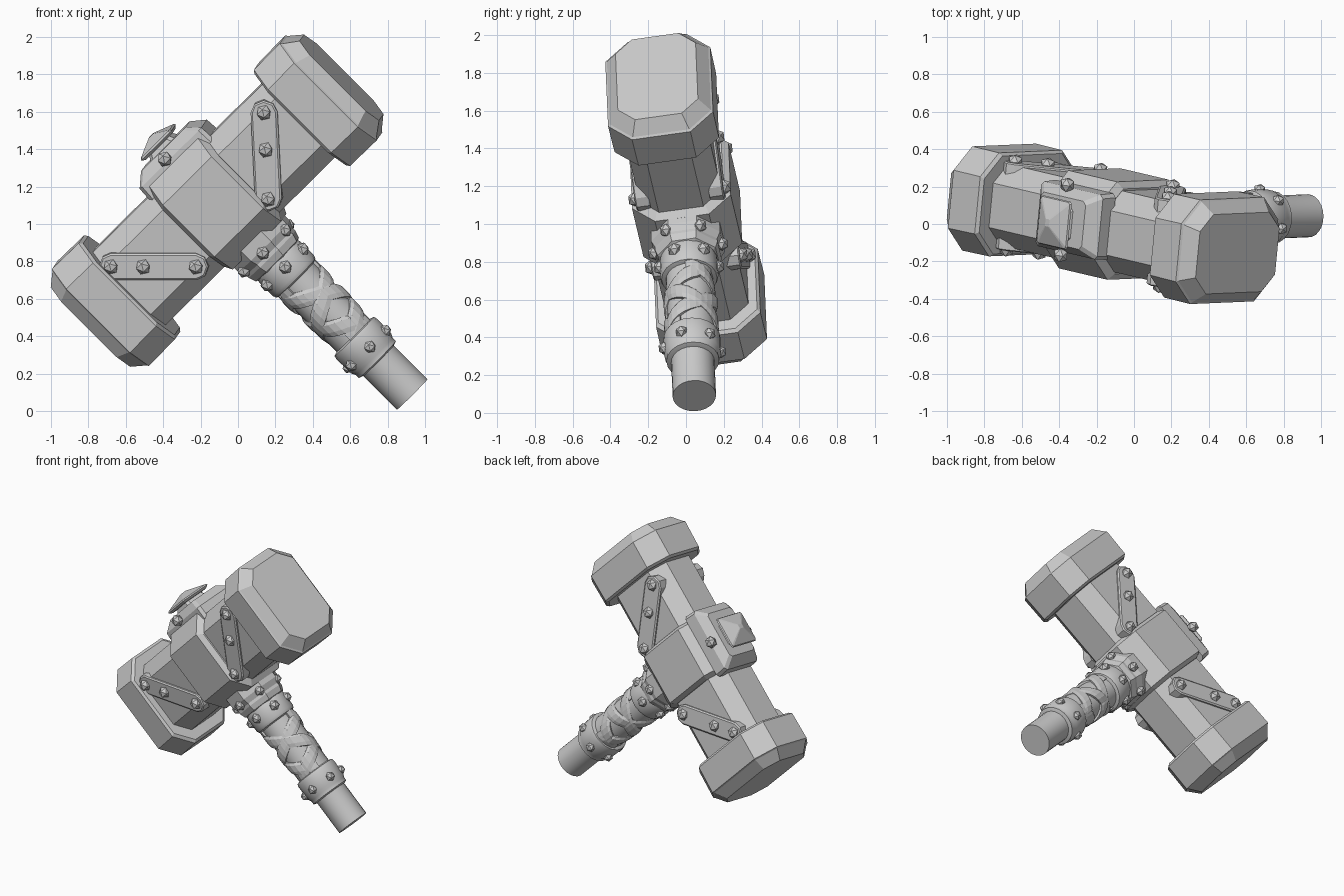
import bpy, bmesh
from math import sin, cos, pi, radians
from mathutils import Matrix, Vector

if "Cube" in bpy.data.objects:
    bpy.data.objects.remove(bpy.data.objects["Cube"])

# Tilted frame: X along the head, Y through its thickness, Z away from the handle
up = Vector((-0.707, -0.03, 0.707)).normalized()
ax = Vector((0.698, -0.165, 0.698))
ax = (ax - up * ax.dot(up)).normalized()
nn = up.cross(ax)
FRAME = Matrix((ax, nn, up)).transposed().to_4x4()
FRAME.translation = Vector((-0.108, 0, 1.128))


def finish(name, bm, smooth=False):
    bmesh.ops.recalc_face_normals(bm, faces=bm.faces)
    bm.transform(FRAME)
    me = bpy.data.meshes.new(name)
    bm.to_mesh(me)
    bm.free()
    ob = bpy.data.objects.new(name, me)
    bpy.context.collection.objects.link(ob)
    if smooth:
        bpy.context.view_layer.objects.active = ob
        ob.select_set(True)
        bpy.ops.object.shade_smooth_by_angle(angle=radians(35))
        ob.select_set(False)
    return ob


def skin(bm, rings, cap=True):
    vs = [[bm.verts.new(p) for p in r] for r in rings]
    n = len(vs[0])
    for a, b in zip(vs, vs[1:]):
        for i in range(n):
            bm.faces.new((a[i], a[(i + 1) % n], b[(i + 1) % n], b[i]))
    if cap:
        bm.faces.new(vs[0])
        bm.faces.new(vs[-1])


def octagon(h, w, c):
    q = [(w, h - c), (w - c, h)]
    return q + [(-a, b) for a, b in reversed(q)] + [(-a, -b) for a, b in q] + [(a, -b) for a, b in reversed(q)]


def along_head(name, secs):
    """Chamfered block lofted along the head; secs = (u, half height, half depth, chamfer)."""
    bm = bmesh.new()
    skin(bm, [[(u, y, z) for y, z in octagon(h, w, c)] for u, h, w, c in secs])
    return finish(name, bm)


def upright(name, secs, x0=0.0, y0=0.0):
    """Chamfered block lofted upward; secs = (z, half length, half depth, chamfer)."""
    bm = bmesh.new()
    skin(bm, [[(x0 + x, y0 + y, z) for y, x in octagon(a, b, c)] for z, a, b, c in secs])
    return finish(name, bm)


def lathe(name, prof, n, smooth=True):
    bm = bmesh.new()
    skin(bm, [[(r * cos(2 * pi * (i + .5) / n), r * sin(2 * pi * (i + .5) / n), z) for i in range(n)]
              for r, z in prof])
    return finish(name, bm, smooth)


def studs(name, pts, r=0.042):
    bm = bmesh.new()
    for p in pts:
        bmesh.ops.create_icosphere(bm, subdivisions=1, radius=r, matrix=Matrix.Translation(p))
    return finish(name, bm)


def ring_pts(r, z, n, phase):
    return [(r * cos(phase + 2 * pi * i / n), r * sin(phase + 2 * pi * i / n), z) for i in range(n)]


# Head body and centre band
along_head("head_body", [(-.75, .275, .22, .1), (.75, .275, .22, .1)])
along_head("centre_band", [(-.21, .27, .23, .1), (-.185, .315, .265, .12), (.185, .315, .265, .12), (.21, .27, .23, .1)])

# Striking caps at both ends
for s, side, off in ((1, "right", .012), (-1, "left", .022)):
    along_head("cap_" + side, [(s * (u + off), h, w, c) for u, h, w, c in (
        (.635, .31, .24, .11), (.635, .345, .265, .12), (.65, .363, .28, .125),
        (.85, .366, .282, .125), (.858, .355, .272, .12), (.93, .3, .215, .09))])

# Diagonal straps with studs, on front and back
for s, side, a, b, mid in ((1, "right", (.55, .165), (.235, -.18), .43), (-1, "left", (.625, .155), (.3, -.165), .38)):
    for f, face in ((-1, "front"), (1, "back")):
        p0, p1 = Vector((s * a[0], a[1])), Vector((s * b[0], b[1]))
        d = (p0 - p1).normalized()
        e = Vector((-d.y, d.x))

        def outline(r):
            return [c + d * (cos(t0 + pi * k / 4) * r * .9) + e * (sin(t0 + pi * k / 4) * r)
                    for c, t0 in ((p0, -pi / 2), (p1, pi / 2)) for k in range(5)]
        bm = bmesh.new()
        skin(bm, [[(p.x, f * y, p.y) for p in outline(r)] for r, y in ((.072, .16), (.072, .23), (.062, .237))])
        finish(f"strap_{side}_{face}", bm)
        studs(f"strap_studs_{side}_{face}", [(p.x, f * .238, p.y) for p in (p0, p0.lerp(p1, mid), p1)])

# Crest on the top: plate, neck, pyramid, studs
upright("crest_plate", [(.25, .24, .18, .02), (.34, .235, .175, .02), (.4, .17, .13, .02)], 0, .03)
upright("crest_neck", [(.38, .1, .1, .02), (.44, .07, .08, .02)], -.01, .02)
upright("crest_pyramid", [(.425, .1, .11, .01), (.44, .115, .13, .01), (.45, .11, .125, .01),
                          (.495, .015, .02, .004)], -.01, .02)
studs("crest_studs", [(-.02, .03 + y, .36) for y in (-.19, .19)])

# Guard under the head, handle shaft and collars
lathe("guard", [(.2, -.27), (.2, -.35), (.18, -.39), (.182, -.41), (.168, -.45), (.12, -.47)], 8, False)
lathe("handle_shaft", [(.125, -.4), (.125, -1.1), (.115, -1.2), (.115, -1.468)], 24)
lathe("upper_collar", [(.125, -.44), (.15, -.45), (.155, -.47), (.155, -.57), (.147, -.59), (.12, -.6)], 20)
lathe("lower_collar", [(.12, -1.02), (.148, -1.03), (.153, -1.05), (.15, -1.16), (.14, -1.18), (.14, -1.205),
                       (.11, -1.215)], 20)
studs("guard_studs", ring_pts(.18, -.365, 6, pi / 2), .038)
studs("upper_collar_studs", ring_pts(.152, -.505, 6, radians(40)), .038)
studs("lower_collar_studs", ring_pts(.15, -1.125, 6, radians(47)), .034)

# Crossed wrap bands on the grip
for k, (sgn, ph) in enumerate(((1, 0), (-1, 1.2), (1, pi), (-1, pi + 1.2))):
    bm = bmesh.new()
    n = 24
    rings = []
    for i in range(n + 1):
        t = i / n
        ang = ph + sgn * t * 1.9 * pi
        r = .14 + .006 * sin(3 * ang + k)
        z = -.6 - .42 * t
        rings.append([(q * cos(ang), q * sin(ang), z + dz) for q, dz in (
            (.11, -.05), (r - .006, -.05), (r, -.02), (r, .03), (r - .01, .05), (.11, .05))])
    skin(bm, rings)
    finish(f"grip_wrap_{k + 1}", bm)
